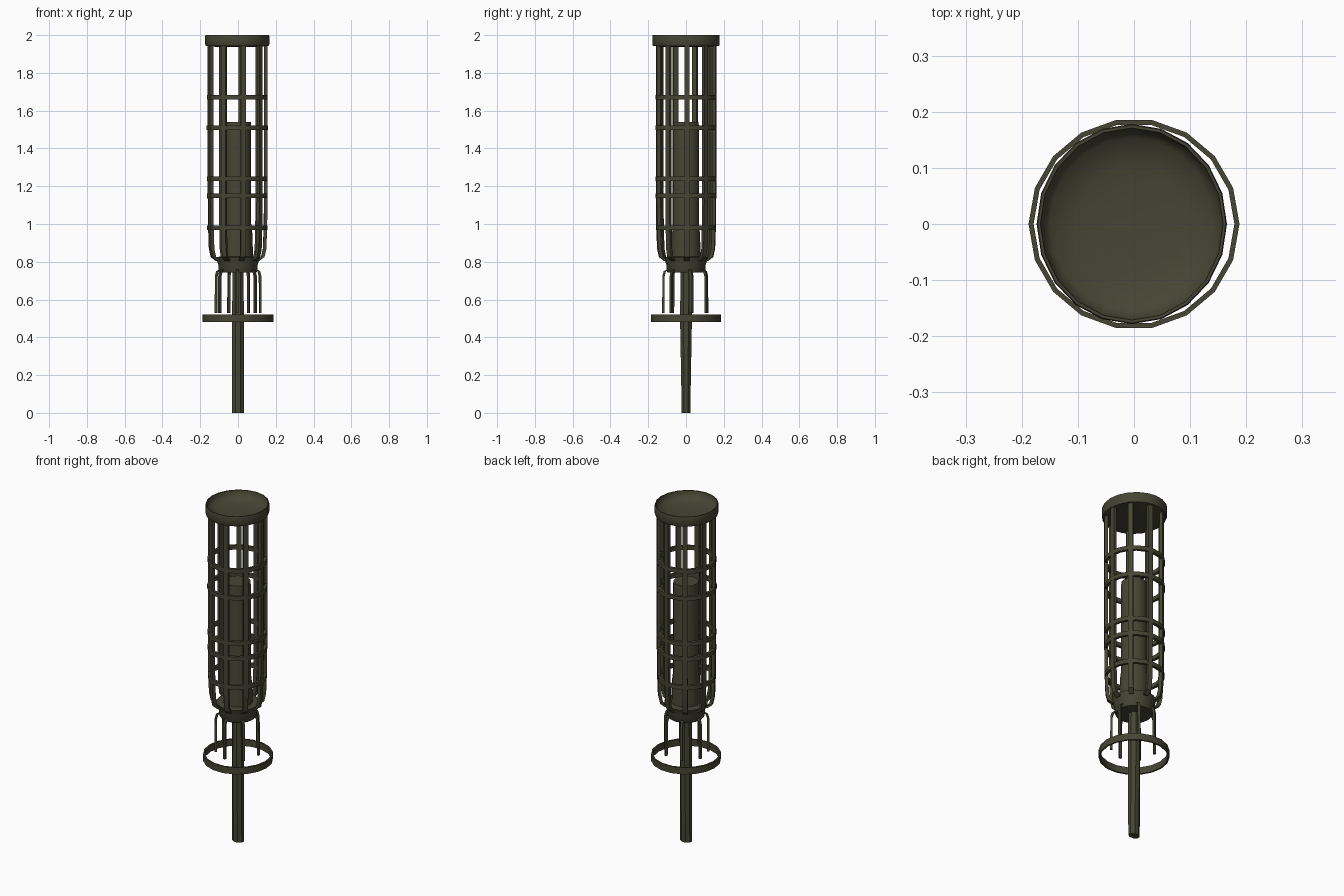
import bpy
from math import cos, sin, radians, pi

cube = bpy.data.objects.get("Cube")
if cube:
    bpy.data.objects.remove(cube, do_unlink=True)

# One dark olive metal for everything
olive = bpy.data.materials.new("dark olive metal")
olive.use_nodes = True
colour = (0.06, 0.06, 0.035, 1)
olive.diffuse_color = colour
shader = olive.node_tree.nodes["Principled BSDF"]
shader.inputs["Base Color"].default_value = colour
shader.inputs["Roughness"].default_value = 0.8


def make(name, verts, faces, angle=40):
    mesh = bpy.data.meshes.new(name)
    mesh.from_pydata(verts, [], faces)
    mesh.materials.append(olive)
    obj = bpy.data.objects.new(name, mesh)
    bpy.context.collection.objects.link(obj)
    bpy.ops.object.select_all(action="DESELECT")
    obj.select_set(True)
    bpy.context.view_layer.objects.active = obj
    bpy.ops.object.shade_smooth_by_angle(angle=radians(angle))
    return obj


def lathe(name, profile, sides, closed=False, stretch=(1, 1), turn=0):
    """Revolve (radius, height) points; closed joins the last to the first."""
    verts, faces = [], []
    for r, z in profile:
        for i in range(sides):
            a = 2 * pi * i / sides + turn
            verts.append((r * cos(a) * stretch[0], r * sin(a) * stretch[1], z))
    rows = len(profile)
    for j in range(rows if closed else rows - 1):
        for i in range(sides):
            k, n = (i + 1) % sides, (j + 1) % rows
            faces.append((j * sides + i, j * sides + k, n * sides + k, n * sides + i))
    if not closed:
        faces.append(tuple(reversed(range(sides))))
        faces.append(tuple(range((rows - 1) * sides, rows * sides)))
    return make(name, verts, faces)


def hoop(name, r, z, thick, tall, sides):
    return lathe(name, [(r - thick, z - tall), (r, z - tall), (r, z + tall),
                        (r - thick, z + tall)], sides, closed=True)


def bent_bar(name, path, angle, width, depth):
    """Rectangular bar that follows (radius, height) points at one bearing."""
    c, s = cos(angle), sin(angle)
    verts, faces = [], []
    for r, z in path:
        for u, v in ((-1, -1), (1, -1), (1, 1), (-1, 1)):
            q, t = r + v * depth, u * width
            verts.append((q * c - t * s, q * s + t * c, z))
    for j in range(len(path) - 1):
        for i in range(4):
            k = (i + 1) % 4
            faces.append((j * 4 + i, j * 4 + 4 + i, j * 4 + 4 + k, j * 4 + k))
    last = len(path) * 4 - 4
    faces += [(0, 1, 2, 3), (last + 3, last + 2, last + 1, last)]
    return make(name, verts, faces, 30)


# Pole, slimmer front to back at the foot
pole = lathe("pole", [(0.034, 0), (0.034, 0.5), (0.031, 0.76)], 8, turn=pi / 8)
for v in pole.data.vertices:
    v.co.y *= 0.72 + 0.56 * min(v.co.z, 0.5)

# Collar and inner core
lathe("collar", [(0.096, 0.742), (0.102, 0.75), (0.104, 0.785), (0.113, 0.81),
                 (0.118, 0.825), (0.085, 0.828)], 16)
lathe("inner_core", [(0.08, 0.82), (0.076, 0.95), (0.07, 1.0),
                     (0.07, 1.52), (0.068, 1.54)], 14)

# Cage bars with curved lower ends
cage_shift = -0.004
cage_path = [(0.108, 0.805), (0.135, 0.825), (0.145, 0.87),
             (0.149, 0.98), (0.151, 1.15), (0.151, 1.96)]
for i in range(9):
    bar = bent_bar(f"cage_bar_{i + 1}", cage_path, radians(2 + 40 * i), 0.0135, 0.009)
    bar.location.x = cage_shift

# Cage hoops
for i, (z, r) in enumerate(((0.98, 0.159), (1.15, 0.161), (1.24, 0.161),
                            (1.51, 0.162), (1.67, 0.161))):
    ring = hoop(f"cage_hoop_{i + 1}", r, z, 0.016, 0.012, 20)
    ring.location.x = cage_shift

# Thin-rimmed cap with a shallow bowl
cap = lathe("dished_cap", [(0.12, 1.938), (0.155, 1.942), (0.17, 1.942), (0.174, 1.95),
                           (0.174, 1.994), (0.172, 2.0), (0.167, 2.0), (0.164, 1.98),
                           (0.15, 1.963), (0.1, 1.95), (0.05, 1.946), (0.01, 1.945)],
            20, stretch=(0.975, 1.025))
cap.location.x = cage_shift

# Hanging rods below the collar
for i in range(7):
    bent_bar(f"hanging_rod_{i + 1}", [(0.09, 0.762), (0.112, 0.75), (0.119, 0.725),
             (0.12, 0.53)], radians(-92) + 2 * pi * i / 7, 0.007, 0.006)

# Loose lower ring
hoop("lower_ring", 0.188, 0.5, 0.009, 0.02, 18)
